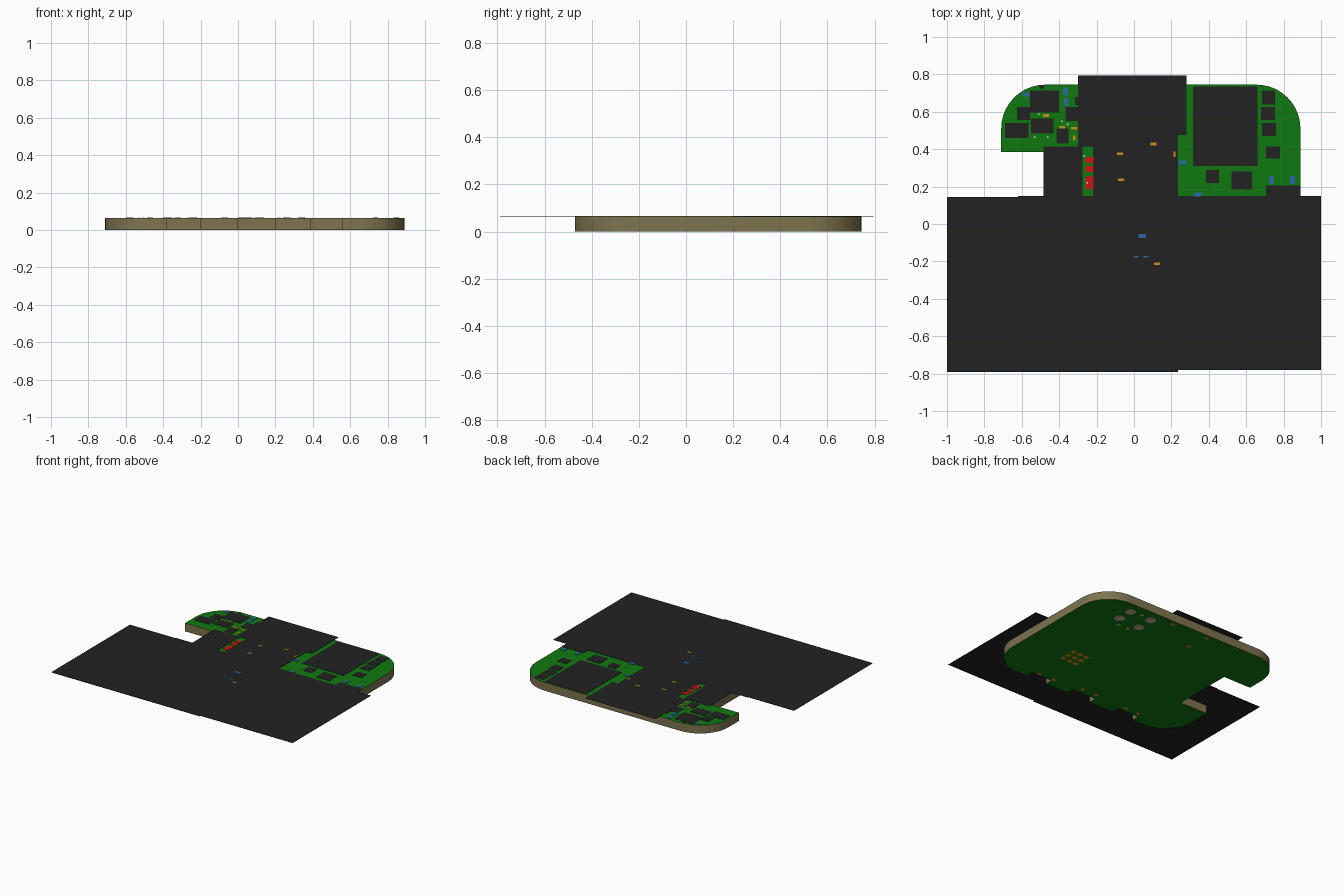
import bpy, bmesh, math

old = bpy.data.objects.get("Cube")
if old:
    bpy.data.objects.remove(old)


def material(name, r, g, b):
    m = bpy.data.materials.new(name)
    m.use_nodes = True
    m.diffuse_color = (r, g, b, 1)
    m.node_tree.nodes["Principled BSDF"].inputs["Base Color"].default_value = (r, g, b, 1)
    return m


green = material("solder mask green", 0.005, 0.19, 0.005)
beige = material("fibreglass beige", 0.21, 0.175, 0.08)
black = material("package black", 0.016, 0.016, 0.016)
blue = material("capacitor blue", 0.026, 0.14, 0.37)
copper = material("copper orange", 0.6, 0.28, 0.01)
red = material("indicator red", 0.66, 0.006, 0.006)
white = material("marking white", 0.85, 0.85, 0.85)
tin = material("pale tin", 0.55, 0.47, 0.32)

BASE, TOP = 0.001, 0.063       # underside and upper face of the board
PANEL = TOP + 0.002            # upper face of the dark sheets


def finish(name, bm, mats):
    mesh = bpy.data.meshes.new(name)
    bm.to_mesh(mesh)
    bm.free()
    ob = bpy.data.objects.new(name, mesh)
    bpy.context.collection.objects.link(ob)
    for m in mats:
        mesh.materials.append(m)
    return ob


def plates(name, mat, rects, z0, z1):
    """Thin boxes from (x0, x1, y0, y1) rectangles."""
    bm = bmesh.new()
    for x0, x1, y0, y1 in rects:
        cube = bmesh.ops.create_cube(bm, size=1)["verts"]
        for v in cube:
            v.co.x = x1 if v.co.x > 0 else x0
            v.co.y = y1 if v.co.y > 0 else y0
            v.co.z = z1 if v.co.z > 0 else z0
    return finish(name, bm, [mat])


def around(points, w, d):
    return [(x - w, x + w, y - d, y + d) for x, y in points]


def discs(name, mat, points, radius, z0, z1):
    bm = bmesh.new()
    for x, y in points:
        ring = bmesh.ops.create_cone(bm, cap_ends=True, segments=20, radius1=radius,
                                     radius2=radius, depth=z1 - z0)["verts"]
        bmesh.ops.translate(bm, verts=ring, vec=(x, y, (z0 + z1) / 2))
    return finish(name, bm, [mat])


# Board outline, counter-clockwise, with rounded corners and edge notches
L, R, F, B, RAD = -0.71, 0.89, -0.47, 0.745, 0.235


def arc(cx, cy, start):
    return [(cx + RAD * math.cos(math.radians(start + 9 * i)),
             cy + RAD * math.sin(math.radians(start + 9 * i))) for i in range(11)]


outline = arc(L + RAD, F + RAD, 180)
for a, b in ((-0.38, -0.2), (0, 0.2), (0.39, 0.56)):
    outline += [(a, F), (a, F + 0.06), (b, F + 0.06), (b, F)]
outline += arc(R - RAD, F + RAD, 270) + arc(R - RAD, B - RAD, 0) + arc(L + RAD, B - RAD, 90)
outline += [(L, 0.385), (-0.48, 0.385), (-0.48, -0.075), (L, -0.075)]

bm = bmesh.new()
bottom = bm.faces.new([bm.verts.new((x, y, BASE)) for x, y in outline])
up = bmesh.ops.extrude_face_region(bm, geom=[bottom])["geom"]
bmesh.ops.translate(bm, verts=[g for g in up if isinstance(g, bmesh.types.BMVert)],
                    vec=(0, 0, TOP - BASE))
bmesh.ops.recalc_face_normals(bm, faces=bm.faces)
for f in bm.faces:
    f.material_index = 0 if abs(f.normal.z) > 0.5 else 1
board = finish("circuit_board", bm, [green, beige])
bpy.context.view_layer.objects.active = board
board.select_set(True)
bpy.ops.object.shade_smooth_by_angle(angle=math.radians(30))
board.select_set(False)

# Wide dark sheets overhanging the board
plates("front_sheet", black, [
    (-1, -0.62, -0.79, 0.145), (-0.62, 0.235, -0.79, 0.15), (0.235, 1, -0.78, 0.15)],
    TOP, PANEL)
plates("neck_sheet", black, [
    (-0.485, -0.275, 0.15, 0.415), (-0.22, 0.235, 0.15, 0.415)], TOP, PANEL)
plates("back_sheet", black, [
    (-0.3, 0.235, 0.415, 0.475), (-0.3, 0.28, 0.475, 0.795)], TOP, PANEL)

# Chips on the left and right wings
plates("large_chip", black, [(0.315, 0.66, 0.31, 0.735)], TOP, PANEL)
plates("left_wing_chips", black, [
    (0.685, 0.755, 0.64, 0.715), (0.68, 0.755, 0.555, 0.625), (0.685, 0.76, 0.47, 0.54),
    (0.705, 0.78, 0.35, 0.415), (0.385, 0.455, 0.22, 0.29), (0.52, 0.63, 0.185, 0.28),
    (0.705, 0.89, 0.15, 0.205)], TOP, PANEL)
plates("right_wing_chips", black, [
    (-0.555, -0.4, 0.595, 0.715), (-0.625, -0.555, 0.555, 0.625), (-0.69, -0.565, 0.46, 0.54),
    (-0.55, -0.43, 0.485, 0.565), (-0.415, -0.35, 0.43, 0.51), (-0.365, -0.3, 0.55, 0.625),
    (-0.315, -0.3, 0.635, 0.68), (-0.505, -0.48, 0.725, 0.74)], TOP, PANEL)

# Small parts
HIGH = PANEL + 0.001
wide = [(-0.578, 0.693), (0.26, 0.328), (0.34, 0.157), (0.045, -0.065)]
tall = [(-0.367, 0.71), (-0.362, 0.653), (0.735, 0.236), (0.848, 0.236)]
plates("capacitors", blue, around(wide, 0.02, 0.011) + around(tall, 0.013, 0.021)
       + around([(0.012, -0.175), (0.064, -0.175)], 0.013, 0.005), TOP, HIGH)
flat = [(-0.47, 0.58), (-0.385, 0.518), (-0.32, 0.512), (-0.075, 0.375),
        (0.105, 0.428), (-0.07, 0.236), (0.122, -0.212)]
plates("resistors", copper, around(flat, 0.016, 0.007)
       + around([(-0.32, 0.46), (0.217, 0.373)], 0.006, 0.014), TOP, HIGH)
plates("indicator_lights", red, around(
    [(-0.238, 0.342), (-0.238, 0.293), (-0.238, 0.238), (-0.238, 0.203)], 0.021, 0.016),
    TOP, HIGH)
plates("marker_dots", white, around(
    [(-0.53, 0.465), (-0.46, 0.465), (-0.51, 0.587), (-0.385, 0.55), (-0.353, 0.533),
     (-0.267, 0.363), (-0.25, 0.22)], 0.004, 0.004), TOP, HIGH + 0.0005)

# Underside pads and mounting posts
discs("large_posts", tin, [(0.58, 0.54), (0.58, 0.655), (0.4, 0.655), (0.4, 0.53)],
      0.037, 0, BASE)
discs("small_posts", tin, [(0.45, 0.47), (0.53, 0.47), (0.49, 0.67)], 0.014, 0, BASE)
plates("underside_pad_grid", copper, around(
    [(0.47 + 0.055 * i, -0.07 + 0.055 * j) for i in (-1, 0, 1) for j in (-1, 0, 1)],
    0.02, 0.018), 0, BASE)
discs("underside_pads", copper, [
    (0.25, 0.71), (-0.05, 0.71), (-0.03, 0.55), (0.15, -0.365), (0.03, -0.366),
    (0.385, -0.39), (0.51, -0.4), (-0.24, -0.375), (-0.35, -0.375)], 0.016, 0, BASE)
